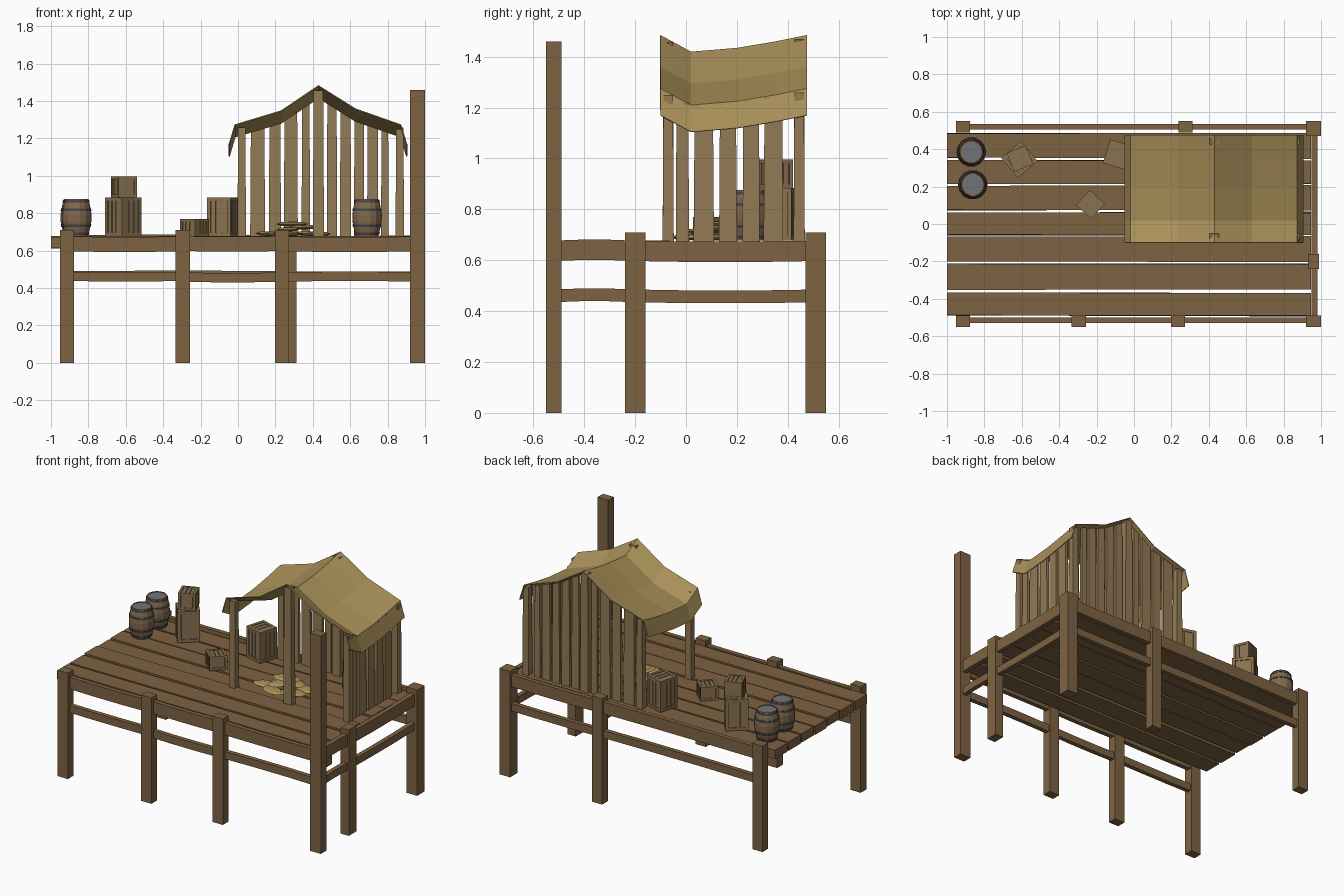
import bpy, bmesh, math, random
from mathutils import Matrix, Vector

if "Cube" in bpy.data.objects:
    bpy.data.objects.remove(bpy.data.objects["Cube"])

random.seed(4)

def mat(name, c):
    m = bpy.data.materials.new(name)
    m.diffuse_color = (*c, 1)
    m.use_nodes = True
    m.node_tree.nodes["Principled BSDF"].inputs["Base Color"].default_value = m.diffuse_color
    return m

WOOD = mat("dark_wood", (0.21, 0.125, 0.055))
SLAT = mat("pale_wood", (0.29, 0.195, 0.09))
CRATE = mat("crate_wood", (0.25, 0.17, 0.08))
CLOTH = mat("cloth", (0.40, 0.28, 0.10))
STAVE = mat("barrel_wood", (0.22, 0.14, 0.075))
GREY = mat("barrel_head", (0.16, 0.175, 0.19))
IRON = mat("iron", (0.06, 0.06, 0.065))

def finish(name, bm, material):
    bmesh.ops.recalc_face_normals(bm, faces=bm.faces)
    me = bpy.data.meshes.new(name)
    bm.to_mesh(me)
    bm.free()
    me.materials.append(material)
    ob = bpy.data.objects.new(name, me)
    bpy.context.collection.objects.link(ob)
    return ob

def add_box(bm, lo, hi, taper=1.0, m=None):
    lo, hi = Vector(lo), Vector(hi)
    c, s = (lo + hi) / 2, hi - lo
    vs = bmesh.ops.create_cube(bm, size=1)["verts"]
    for v in vs:
        k = taper if v.co.z > 0 else 1
        v.co = Vector((c.x + v.co.x * s.x * k, c.y + v.co.y * s.y * k, c.z + v.co.z * s.z))
        if m:
            v.co = m @ v.co
    return vs

def box(name, lo, hi, material, taper=1.0):
    bm = bmesh.new()
    add_box(bm, lo, hi, taper)
    return finish(name, bm, material)

def bent_beam(name, lo, hi, axis, bow, material):
    """Box cut in three along an axis with its inner sections shifted in z."""
    bm = bmesh.new()
    add_box(bm, lo, hi)
    for t in (0.33, 0.67):
        co = Vector((0, 0, 0))
        co[axis] = lo[axis] + (hi[axis] - lo[axis]) * t
        no = Vector((0, 0, 0))
        no[axis] = 1
        bmesh.ops.bisect_plane(bm, geom=bm.verts[:] + bm.edges[:] + bm.faces[:], plane_co=co, plane_no=no)
    for v in bm.verts:
        if lo[axis] + 0.001 < v.co[axis] < hi[axis] - 0.001:
            v.co.z += bow
    return finish(name, bm, material)

# Pier posts
for i, (x, y, h) in enumerate([(-.915, -.52, .71), (-.295, -.52, .71), (.235, -.52, .71), (.96, -.52, 1.46),
                               (-.915, .52, .71), (.275, .52, .71), (.96, .51, .71), (.96, -.2, .71)]):
    dy = 0.03 if y != .51 and y != -.2 else 0.04
    dx = 0.038 if x < .9 else (0.04 if y != -.2 else 0.03)
    box(f"pier_post_{i}", (x - dx, y - dy, 0), (x + dx, y + dy, h), WOOD)

# Upper and lower rails between posts
for tag, z0, z1 in (("upper", .6, .68), ("lower", .438, .488)):
    for side, y, xs in (("front", -.515, (-.915, -.295, .235, .96)), ("back", .52, (-.915, .275, .96))):
        for i in range(len(xs) - 1):
            d = random.uniform(-.006, .004)
            bent_beam(f"{side}_{tag}_rail_{i}", (xs[i], y - .015, z0 + d), (xs[i + 1], y + .015, z1 + d),
                      0, random.uniform(-.004, .004), WOOD)
    for i, (a, b) in enumerate(((-.52, -.2), (-.2, .51))):
        bent_beam(f"side_{tag}_rail_{i}", (.95, a, z0 - .003), (.98, b, z1 - .003), 1, .004 - .008 * i, WOOD)

# Deck planks
rows = [(-.49, -.37), (-.348, -.216), (-.2, -.068), (-.058, .062), (.075, .205), (.217, .34), (.352, .482)]
for i, (a, b) in enumerate(rows):
    d = random.uniform(-.004, .004)
    bm = bmesh.new()
    for v in add_box(bm, (-1, a, .615 + d), (.945, b, .674 + d)):
        v.co.y += random.uniform(-.005, .005)
    finish(f"deck_plank_{i}", bm, WOOD)

# Canopy shape: cross profile in x, sag along y
PROF = [(-.05, 1.17), (-.018, 1.275), (.23, 1.35), (.43, 1.485), (.63, 1.36), (.872, 1.275), (.905, 1.17)]
SAG = [(-.1, 0), (.02, -.065), (.2, -.05), (.35, -.025), (.475, 0)]

def interp(tab, t):
    for (a, fa), (b, fb) in zip(tab, tab[1:]):
        if t <= b:
            return fa + (fb - fa) * (t - a) / (b - a)
    return tab[-1][1]

def roof_z(x, y):
    return interp(PROF[1:6], x) + interp(SAG, y)

bm = bmesh.new()
grid = [[bm.verts.new((x, y, z + s)) for x, z in PROF] for y, s in SAG]
for r, q in zip(grid, grid[1:]):
    for j in range(len(PROF) - 1):
        bm.faces.new((r[j], r[j + 1], q[j + 1], q[j]))
canopy = finish("canopy", bm, CLOTH)
sol = canopy.modifiers.new("thickness", "SOLIDIFY")
sol.thickness = 0.006

# Hut corner and ridge posts
for i, (x, y) in enumerate([(.02, -.07), (.43, -.07), (.865, -.07), (.02, .445), (.43, .445), (.865, .445)]):
    w = .03 if x == .43 else .023
    box(f"hut_post_{i}", (x - w, y - .022, .67), (x + w, y + .022, roof_z(x, y) - .012), SLAT, .85)

# Hut wall slats, back then right side
for i, (a, b) in enumerate([(.065, .145), (.165, .23), (.245, .32), (.34, .385), (.475, .53),
                            (.545, .605), (.62, .675), (.69, .75), (.765, .805)]):
    x = (a + b) / 2
    bm = bmesh.new()
    for v in add_box(bm, (a, .436, .67), (b, .456, roof_z(x, .445) - .02), .9):
        if v.co.z > 1:
            v.co.z = roof_z(v.co.x, .445) - .012
    finish(f"back_slat_{i}", bm, SLAT)
for i, (a, b) in enumerate([(-.04, .012), (.03, .11), (.13, .2), (.222, .29), (.305, .382)]):
    box(f"side_slat_{i}", (.856, a, .67), (.876, b, roof_z(.866, (a + b) / 2) - .012), SLAT, .9)

# Crates: recessed core, edge bars and lid slats
def crate(name, x, y, z, s, h, deg):
    m = Matrix.Translation((x, y, z)) @ Matrix.Rotation(math.radians(deg), 4, "Z")
    bm = bmesh.new()
    r, t, n = s / 2, s * .14, s * .06
    add_box(bm, (-r + n, -r + n, .002), (r - n, r - n, h - n), m=m)
    for sx in (-1, 1):
        a, b = sorted((sx * r, sx * (r - t)))
        for sy in (-1, 1):
            c, d = sorted((sy * r, sy * (r - t)))
            add_box(bm, (a, c, 0), (b, d, h), m=m)
        for z0 in (0, h - t):
            add_box(bm, (a, -r + t, z0), (b, r - t, z0 + t), m=m)
            add_box(bm, (-r + t, a, z0), (r - t, b, z0 + t), m=m)
    w = (s - 2 * t) / 3
    for k in range(3):
        u = -r + t + k * w
        add_box(bm, (u + w * .1, -r + t, h - n), (u + w * .9, r - t, h - n * .4), m=m)
        for q in (-1, 1):
            c, d = sorted((q * (r - n), q * (r - n * .5)))
            add_box(bm, (u + w * .1, c, t), (u + w * .9, d, h - t), m=m)
            add_box(bm, (c, u + w * .1, t), (d, u + w * .9, h - t), m=m)
    finish(name, bm, CRATE)

crate("tall_crate", -.613, .345, .677, .138, .207, 40)
crate("stacked_crate", -.61, .35, .884, .108, .112, 22)
crate("hut_side_crate", -.083, .37, .677, .132, .207, -17)
crate("small_crate", -.233, .105, .677, .11, .093, 48)

# Barrels: lathed staves, hoops and head
def lathe(name, prof, material, x, y, n=14):
    bm = bmesh.new()
    rings = []
    for r, z in prof:
        rings.append([bm.verts.new((x + r * math.cos(2 * math.pi * k / n), y + r * math.sin(2 * math.pi * k / n), z))
                      for k in range(n)])
    for a, b in zip(rings, rings[1:]):
        for k in range(n):
            bm.faces.new((a[k], a[(k + 1) % n], b[(k + 1) % n], b[k]))
    bm.faces.new(rings[0])
    bm.faces.new(rings[-1])
    finish(name, bm, material)

BODY = [(.06, .677), (.07, .715), (.078, .755), (.079, .79), (.071, .84), (.061, .877)]
RAD = [(z, r) for r, z in BODY]
for i, (x, y) in enumerate([(-.87, .385), (-.862, .21), (.69, .25)]):
    lathe(f"barrel_body_{i}", BODY + [(.053, .877), (.053, .868)], STAVE, x, y)
    lathe(f"barrel_head_{i}", [(.054, .864), (.054, .874)], GREY, x, y)
    for j, z in enumerate((.685, .727, .813, .858)):
        lathe(f"barrel_hoop_{i}_{j}", [(interp(RAD, z) + .003, z), (interp(RAD, z + .012) + .003, z + .012)],
              IRON, x, y)

# Pile of flat sacks
for i, (x, y, z, a, b, deg) in enumerate([(.17, .05, .69, .08, .05, 15), (.26, .0, .69, .085, .05, -20),
                                          (.38, .04, .69, .085, .055, 25), (.42, .13, .69, .08, .05, -10),
                                          (.25, .15, .69, .09, .055, 35), (.27, .07, .715, .085, .055, 60),
                                          (.35, .1, .725, .085, .055, -15), (.29, .1, .743, .09, .055, 10)]):
    bm = bmesh.new()
    m = (Matrix.Translation((x, y, z)) @ Matrix.Rotation(math.radians(deg), 4, "Z")
         @ Matrix.Rotation(random.uniform(-.06, .06), 4, "Y") @ Matrix.Diagonal((a, b, .013, 1)))
    bmesh.ops.create_uvsphere(bm, u_segments=10, v_segments=4, radius=1, matrix=m)
    finish(f"sack_{i}", bm, CLOTH)
